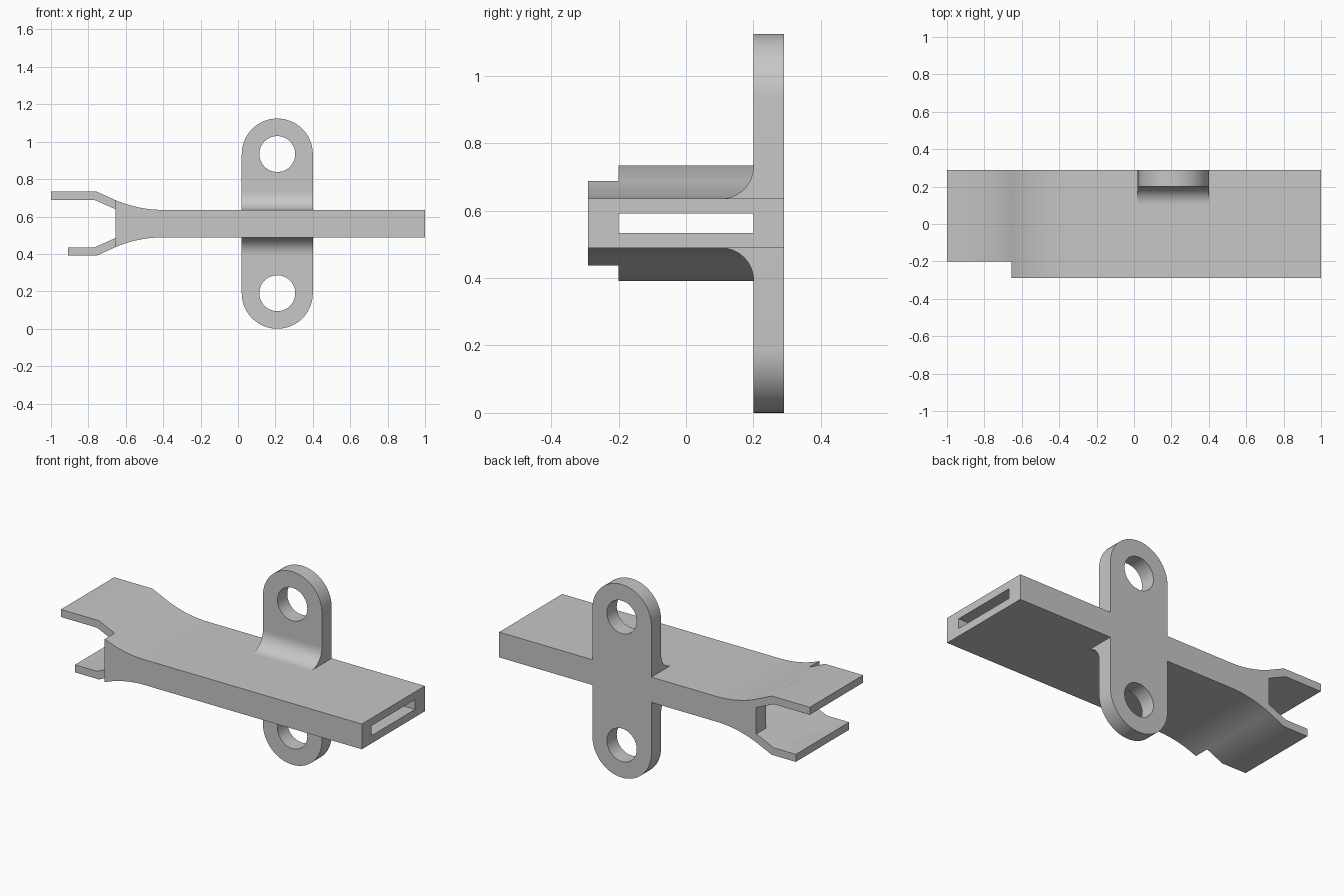
import bpy
import bmesh
from math import sin, cos, asin, pi

default = bpy.data.objects.get("Cube")
if default:
    bpy.data.objects.remove(default, do_unlink=True)

grey = bpy.data.materials.new("light grey")
grey.use_nodes = True
colour = (0.57, 0.57, 0.57, 1)
grey.diffuse_color = colour
grey.node_tree.nodes["Principled BSDF"].inputs["Base Color"].default_value = colour

MID = 0.562        # height of the body's centre plane
BODY = 0.0735      # half height of the body
SLOT = 0.0285      # half height of the slot
BACK, WALL = 0.29, 0.2
MOUTH = -0.655     # where the side walls end
FLARE = -0.4       # where the flare begins
EAR_X, EAR_R = 0.21, 0.19


def prism(name, points, axis, low, high):
    """Extrude a closed outline along x or y."""
    def place(p, depth):
        return (p[0], depth, p[1]) if axis == "y" else (depth, p[0], p[1])
    bm = bmesh.new()
    face = bm.faces.new([bm.verts.new(place(p, low)) for p in points])
    ext = bmesh.ops.extrude_face_region(bm, geom=[face])
    for v in ext["geom"]:
        if isinstance(v, bmesh.types.BMVert):
            v.co["xyz".index(axis)] = high
    bmesh.ops.recalc_face_normals(bm, faces=bm.faces[:])
    mesh = bpy.data.meshes.new(name)
    bm.to_mesh(mesh)
    bm.free()
    mesh.materials.append(grey)
    obj = bpy.data.objects.new(name, mesh)
    bpy.context.collection.objects.link(obj)
    return obj


def activate(obj):
    bpy.ops.object.select_all(action="DESELECT")
    obj.select_set(True)
    bpy.context.view_layer.objects.active = obj


def cut(obj, cutter):
    mod = obj.modifiers.new("cut", "BOOLEAN")
    mod.operation, mod.solver, mod.object = "DIFFERENCE", "EXACT", cutter
    activate(obj)
    bpy.ops.object.modifier_apply(modifier=mod.name)
    bpy.data.objects.remove(cutter, do_unlink=True)


def smooth(obj):
    activate(obj)
    bpy.ops.object.shade_smooth_by_angle(angle=pi / 6)


def flare(half, radius, steps=16):
    """Arc from the straight body out to the mouth, as x and offset from MID."""
    end = asin((FLARE - MOUTH) / radius)
    return [(FLARE - radius * sin(end * i / steps),
             half + radius * (1 - cos(end * i / steps))) for i in range(steps + 1)]


def up(points):
    return [(x, MID + d) for x, d in points]


def down(points):
    return [(x, MID - d) for x, d in reversed(points)]


# Body: solid outline with flared lips, the lower lip shorter
outer = [(1, BODY)] + flare(BODY, 0.65) + [(-0.755, 0.171)]
outline = (up(outer + [(-1, 0.171), (-1, 0)])
           + down(outer + [(-0.91, 0.171), (-0.91, 0)]))
body = prism("flared_body", outline, "y", -BACK, BACK)

# Hollow: open mouth between the lips, slot inside, and the stepped front edge
throat = flare(SLOT, 0.695)
lips = [throat[-1], (-0.768, 0.127), (-1.1, 0.127)]
cut(body, prism("mouth_cutter", up(lips) + down(lips), "y", -0.4, 0.4))
inner = [(1.1, SLOT)] + throat + lips[1:]
cut(body, prism("slot_cutter", up(inner) + down(inner), "y", -WALL, WALL))
step = [(-1.1, 0), (MOUTH, 0), (MOUTH, 1), (-1.1, 1)]
cut(body, prism("step_cutter", step, "y", -0.4, -WALL))
smooth(body)

# Ears with round holes, and the fillets that join them to the body
for side, name in ((1, "upper"), (-1, "lower")):
    centre = MID + side * (MID - EAR_R)
    root = MID + side * BODY
    rim = [(EAR_X + EAR_R * cos(pi * i / 32), centre + side * EAR_R * sin(pi * i / 32))
           for i in range(33)]
    rim += [(EAR_X - EAR_R, root), (EAR_X + EAR_R, root)]
    ear = prism(name + "_ear", rim, "y", WALL, BACK)
    hole = [(EAR_X + 0.096 * cos(pi * i / 24), centre + 0.096 * sin(pi * i / 24))
            for i in range(48)]
    cut(ear, prism("hole_cutter", hole, "y", 0.1, 0.4))
    smooth(ear)

    r = 0.095
    curve = [(WALL - r + r * cos(pi * i / 32), root + side * r * (1 - sin(pi * i / 32)))
             for i in range(17)]
    smooth(prism(name + "_fillet", curve + [(WALL, root)], "x",
                 EAR_X - EAR_R, EAR_X + EAR_R))
